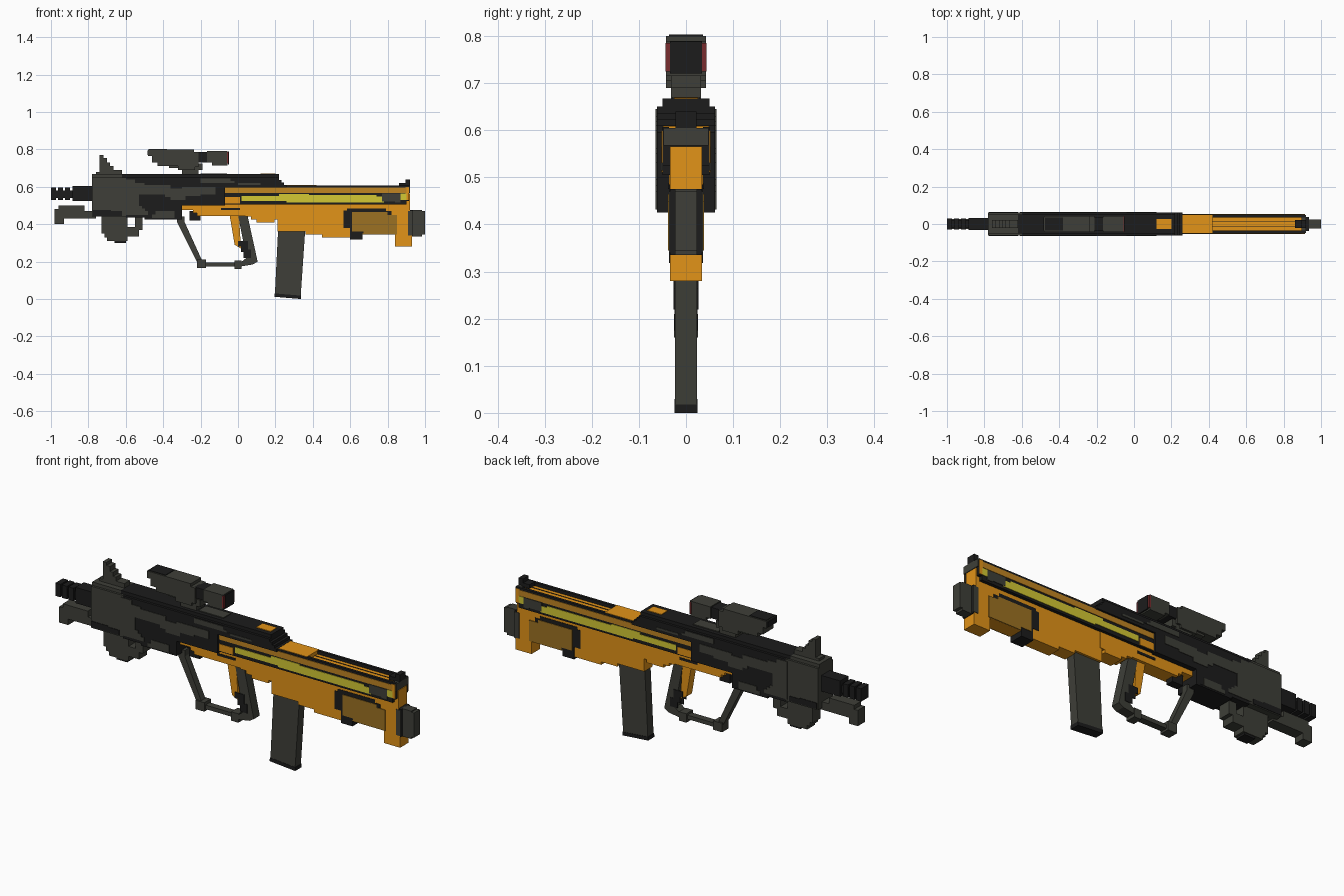
import bpy, bmesh, math


def material(name, rgb):
    m = bpy.data.materials.new(name)
    lin = [(c / 255 / 12.92) if c < 11 else ((c / 255 + 0.055) / 1.055) ** 2.4 for c in rgb]
    m.diffuse_color = (*lin, 1)
    return m


BLACK = material("near_black", (28, 28, 28))
GREY = material("olive_grey", (62, 63, 56))
ORANGE = material("orange", (226, 147, 24))
GOLD = material("dull_gold", (192, 133, 34))
BROWN = material("brown_gold", (156, 113, 34))
YELLOW = material("yellow", (212, 200, 52))
RED = material("dark_red", (120, 44, 46))


def stairs(pts, step=0.016):
    """Turn every sloping edge of an outline into small block steps."""
    out = []
    for i, (x, z) in enumerate(pts):
        u, w = pts[(i + 1) % len(pts)]
        out.append((x, z))
        if abs(u - x) > 1e-4 and abs(w - z) > 1e-4:
            n = max(1, round(min(abs(u - x), abs(w - z)) / step))
            for k in range(n):
                out.append((x + (u - x) * (k + 1) / n, z + (w - z) * k / n))
                if k < n - 1:
                    out.append((x + (u - x) * (k + 1) / n, z + (w - z) * (k + 1) / n))
    return out


def build(name, solids, mat):
    """Each solid is (outline in x/z, y start, y end)."""
    bm = bmesh.new()
    for pts, y0, y1 in solids:
        a = [bm.verts.new((x, y0, z)) for x, z in pts]
        b = [bm.verts.new((x, y1, z)) for x, z in pts]
        bm.faces.new(a)
        bm.faces.new(b[::-1])
        for i in range(len(pts)):
            j = (i + 1) % len(pts)
            bm.faces.new((a[j], a[i], b[i], b[j]))
    bmesh.ops.recalc_face_normals(bm, faces=bm.faces)
    me = bpy.data.meshes.new(name)
    bm.to_mesh(me)
    bm.free()
    me.materials.append(mat)
    ob = bpy.data.objects.new(name, me)
    bpy.context.collection.objects.link(ob)
    return ob


def rect(x0, x1, z0, z1):
    return [(x0, z0), (x1, z0), (x1, z1), (x0, z1)]


def slab(name, pts, hw, mat, stepped=True):
    return build(name, [(stairs(pts) if stepped else pts, -hw, hw)], mat)


def box(name, x0, x1, z0, z1, hw, mat):
    return slab(name, rect(x0, x1, z0, z1), hw, mat)


def plates(name, outlines, hw, mat, t=0.003):
    """Thin painted panels on both sides."""
    solids = []
    for pts in outlines:
        p = stairs(pts)
        solids += [(p, -hw - t, -hw + 0.001), (p, hw - 0.001, hw + t)]
    return build(name, solids, mat)


# muzzle with fins, and the under-barrel block
box("barrel", -0.99, -0.77, 0.54, 0.58, 0.022, BLACK)
build("muzzle_fins", [(rect(x, x + 0.028, 0.53, 0.595), -0.03, 0.03)
                      for x in (-1.0, -0.963, -0.926)], BLACK)
box("barrel_collar", -0.885, -0.77, 0.525, 0.605, 0.033, BLACK)
slab("under_barrel", [(-.98, .40), (-.93, .40), (-.93, .43), (-.76, .43), (-.76, .47),
                      (-.82, .47), (-.82, .50), (-.96, .50), (-.96, .48), (-.98, .48)], 0.028, GREY)

# receiver: grey nose, black body, stepped ridge on top
box("receiver_nose", -0.78, -0.60, 0.44, 0.65, 0.061, GREY)
slab("receiver_body", [(-.60, .435), (-.50, .435), (-.50, .425), (-.30, .425), (-.30, .50), (-.12, .50),
                       (-.07, .52), (-.07, .595), (.26, .595), (.26, .61), (.22, .65), (-.60, .65)], 0.062, BLACK)
box("nose_ridge", -0.78, -0.62, 0.64, 0.667, 0.05, GREY)
box("receiver_ridge", -0.62, 0.22, 0.64, 0.667, 0.05, BLACK)
box("ridge_grey_inlay", -0.20, -0.06, 0.66, 0.671, 0.03, GREY)
box("ridge_orange_inlay", 0.12, 0.20, 0.66, 0.670, 0.026, ORANGE)
# camouflage patches on the receiver sides
plates("receiver_grey_patches", [
    [(-.61, .45), (-.48, .45), (-.48, .47), (-.53, .51), (-.53, .56), (-.42, .56), (-.36, .53), (-.28, .55),
     (-.20, .56), (-.12, .58), (-.12, .60), (-.22, .60), (-.30, .59), (-.36, .61), (-.50, .62), (-.55, .64), (-.61, .64)],
    [(-.46, .432), (-.32, .432), (-.34, .47), (-.42, .47)],
    [(-.20, .62), (.0, .61), (.12, .61), (.12, .62), (-.02, .63), (-.04, .645), (-.20, .645)]], 0.0615, GREY)
plates("receiver_black_edge", [[(-.775, .445), (-.62, .445), (-.62, .47), (-.68, .475), (-.775, .465)]],
       0.0605, BLACK)

# front sight
slab("front_sight", [(-.76, .66), (-.62, .66), (-.62, .69), (-.65, .69), (-.70, .75), (-.70, .755),
                     (-.72, .77), (-.74, .77), (-.74, .68), (-.76, .68)], 0.022, GREY)

# foregrip with a small opening
build("foregrip", [(stairs(p), -0.032, 0.032) for p in (
    [(-.70, .31), (-.59, .31), (-.59, .45), (-.73, .45), (-.73, .35)],
    rect(-.59, -.53, .335, .385), rect(-.55, -.51, .37, .44))], GREY)
box("foregrip_base", -0.66, -0.60, 0.30, 0.315, 0.028, BLACK)

# scope, its mount and the red-rimmed eyepiece
slab("scope_mount", [(-.30, .66), (-.21, .66), (-.21, .69), (-.19, .69), (-.19, .725), (-.37, .725),
                     (-.37, .70), (-.30, .68)], 0.032, GREY)
slab("scope_front_bell", [(-.48, .80), (-.48, .765), (-.46, .765), (-.46, .73), (-.43, .71), (-.32, .69),
                          (-.25, .69), (-.21, .72), (-.21, .785), (-.235, .80)], 0.042, GREY)
box("scope_neck", -0.22, -0.155, 0.73, 0.785, 0.034, BLACK)
slab("scope_eyepiece", [(-.165, .73), (-.14, .715), (-.055, .715), (-.055, .79), (-.165, .79)], 0.042, GREY)
box("scope_top_strip", -0.475, -0.38, 0.797, 0.803, 0.036, BLACK)
box("eyepiece_red_rim", -0.059, -0.050, 0.725, 0.785, 0.043, RED)
box("eyepiece_face", -0.053, -0.047, 0.72, 0.788, 0.034, BLACK)
box("front_lens", -0.483, -0.47, 0.77, 0.795, 0.034, BLACK)

# orange lower receiver
slab("lower_receiver", [(-.30, .475), (-.26, .475), (-.22, .445), (.04, .44), (.10, .41), (.17, .41),
                        (.22, .44), (.22, .51), (-.30, .51)], 0.036, ORANGE)
plates("lower_receiver_slot", [rect(-.09, .01, .475, .487)], 0.0355, BLACK)
box("trigger", -0.26, -0.20, 0.42, 0.47, 0.02, BLACK)

# hand guard loop and pistol grip
slab("guard_front_bar", [(-.325, .44), (-.285, .44), (-.285, .41), (-.185, .19), (-.215, .19), (-.325, .41)],
     0.017, GREY, False)
box("guard_lower_bar", -0.20, 0.02, 0.175, 0.195, 0.017, GREY)
build("guard_corners", [(rect(-.22, -.17, .165, .21), -0.026, 0.026),
                        (rect(-.02, .02, .16, .205), -0.026, 0.026)], GREY)
slab("grip", [(.0, .45), (.05, .45), (.105, .20), (.08, .185), (.02, .175), (.02, .20), (.045, .22)], 0.024, GREY, False)
slab("grip_orange_front", [(-.045, .45), (.005, .45), (.016, .27), (-.018, .29)], 0.022, ORANGE, False)
plates("grip_black_pad", [[(.0, .31), (.035, .31), (.07, .22), (.045, .22)]], 0.0235, BLACK)

# magazine
slab("magazine", [(.197, .02), (.335, .012), (.36, .38), (.215, .38)], 0.023, GREY, False)
slab("magazine_base", [(.194, .012), (.337, .0), (.338, .018), (.195, .03)], 0.0245, BLACK, False)

# stock: wide upper tube with painted stripes
slab("stock_upper", [(-.10, .505), (.90, .505), (.90, .525), (.915, .525), (.915, .58), (-.10, .58)], 0.05, BLACK)
build("stock_top_rails", [(rect(-.10, .915, .57, .607), s * 0.036, s * 0.05) for s in (-1, 1)], BLACK)
box("stock_top_fill", 0.42, 0.91, 0.57, 0.590, 0.037, ORANGE)
box("stock_top_front", 0.23, 0.42, 0.57, 0.609, 0.049, ORANGE)
build("stock_top_lines", [(rect(.42, .90, .588, .592), s * 0.014 - 0.0015, s * 0.014 + 0.0015)
                          for s in (-1, 1)], BLACK)
plates("stock_gold_stripe", [[(-.09, .567), (.90, .567), (.90, .596), (-.07, .596)]], 0.0495, GOLD)
plates("stock_orange_front", [[(-.09, .51), (.01, .51), (.01, .545), (-.09, .53)]], 0.0495, ORANGE)
plates("stock_yellow_stripe", [[(.02, .523), (.24, .523), (.26, .516), (.78, .516), (.78, .548), (.74, .556),
                               (.40, .556), (.38, .562), (.26, .562), (.22, .552), (.02, .552)],
                              [(.87, .53), (.90, .53), (.90, .565), (.87, .565)]], 0.0495, YELLOW)
plates("stock_grey_patch", [[(.77, .52), (.84, .515), (.87, .535), (.87, .565), (.80, .565), (.77, .55)]], 0.050, GREY)

# stock lower body
slab("stock_lower", [(.21, .36), (.36, .36), (.36, .345), (.45, .345), (.45, .33), (.58, .33), (.62, .345),
                     (.84, .345), (.84, .28), (.915, .28), (.93, .29), (.93, .34), (.92, .34), (.92, .565),
                     (.90, .565), (.90, .508), (.21, .508)], 0.034, ORANGE)
slab("cheek_frame", [(.565, .38), (.60, .36), (.60, .318), (.665, .318), (.665, .35), (.82, .35), (.82, .47),
                     (.79, .485), (.60, .485), (.565, .46)], 0.036, BLACK)
plates("cheek_panel", [[(.61, .36), (.67, .345), (.84, .345), (.85, .36), (.85, .45), (.80, .465),
                        (.65, .465), (.61, .445)]], 0.0355, BROWN)

# rear end: butt pad, rim, cap and top lug
box("butt_rim", 0.908, 0.935, 0.335, 0.475, 0.0335, BLACK)
slab("butt_pad", [(.93, .335), (.985, .345), (1.0, .36), (1.0, .47), (.985, .475), (.93, .475)], 0.023, GREY)
plates("butt_pad_wings", [rect(.908, .935, .34, .47)], 0.0335, GREY)
box("rear_cap", 0.895, 0.92, 0.568, 0.605, 0.048, GREY)
plates("rear_cap_paint", [rect(.895, .915, .53, .60)], 0.0495, ORANGE)
slab("rear_lug", [(.86, .60), (.92, .60), (.92, .64), (.895, .64), (.895, .62), (.86, .62)], 0.022, BLACK)
